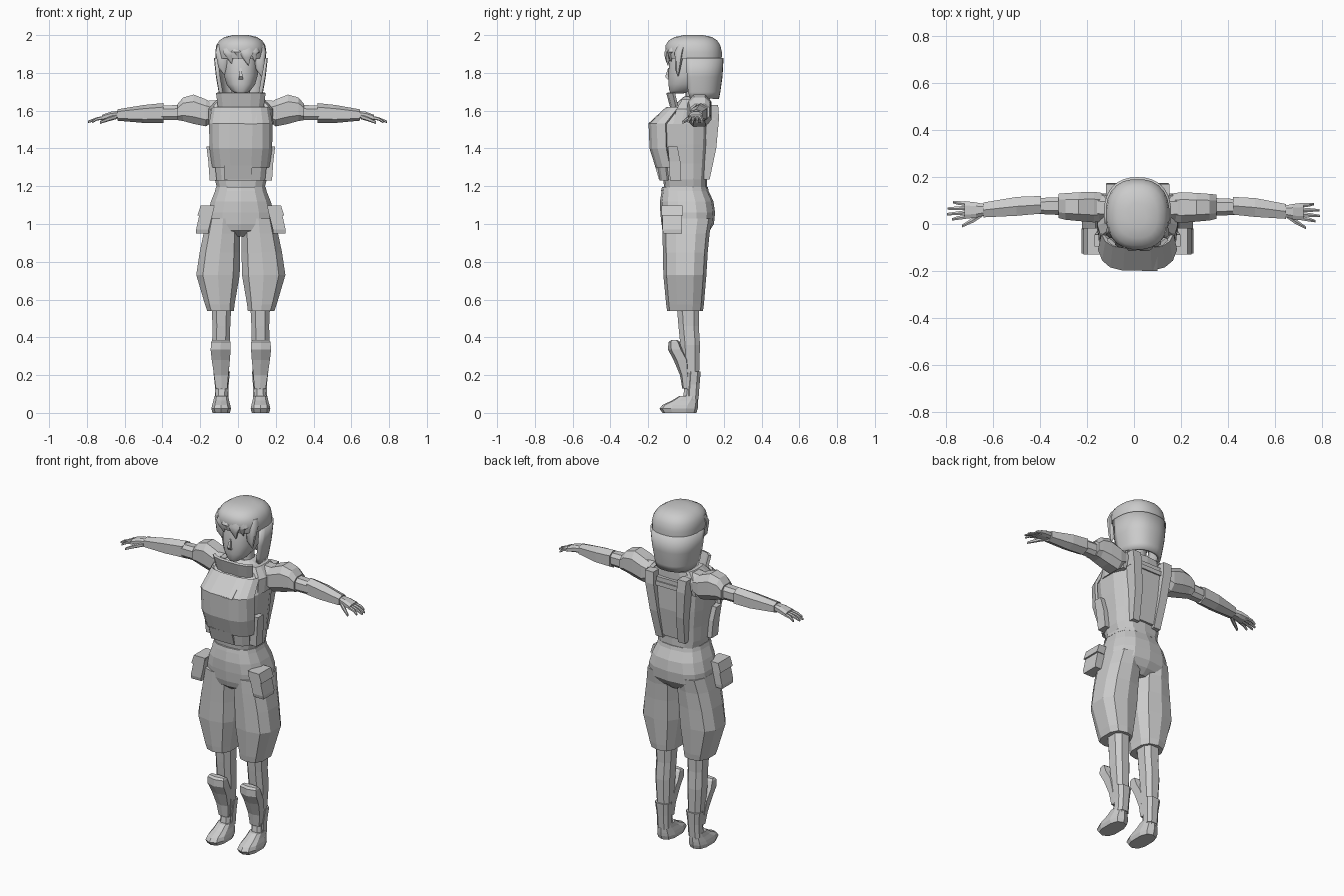
import bpy, bmesh, math

CX = 0.015  # body mid-line
GREY = bpy.data.materials.new("plain_grey")
GREY.diffuse_color = (0.6, 0.6, 0.6, 1)


def angles(n, a0=None, a1=None):
    if a0 is None:
        return [(i + 0.5) * 2 * math.pi / n for i in range(n)]
    return [math.radians(a0 + (a1 - a0) * i / n) for i in range(n + 1)]


def section(u0, u1, v0, v1, angs, p=0.75, norm=True):
    """Rounded-box outline in the box u0..u1, v0..v1 (4 sides gives a rectangle)."""
    f = lambda t: math.copysign(abs(t) ** p, t)
    pts = [(f(math.cos(a)), f(math.sin(a))) for a in angs]
    mu = max(abs(q[0]) for q in pts) if norm else 1
    mv = max(abs(q[1]) for q in pts) if norm else 1
    return [((u0 + u1) / 2 + (u1 - u0) / 2 * q[0] / mu,
             (v0 + v1) / 2 + (v1 - v0) / 2 * q[1] / mv) for q in pts]


def skin(name, rings, closed=True, smooth=False, thick=0):
    """Bridge successive rings; capped when closed, solidified when thick."""
    bm = bmesh.new()
    rows = [[bm.verts.new(p) for p in r] for r in rings]
    n = len(rows[0])
    for a, b in zip(rows, rows[1:]):
        for i in range(n if closed else n - 1):
            j = (i + 1) % n
            bm.faces.new((a[i], a[j], b[j], b[i]))
    if closed:
        bm.faces.new(rows[0][::-1])
        bm.faces.new(rows[-1])
    bmesh.ops.recalc_face_normals(bm, faces=bm.faces)
    me = bpy.data.meshes.new(name)
    bm.to_mesh(me)
    bm.free()
    me.materials.append(GREY)
    ob = bpy.data.objects.new(name, me)
    bpy.context.collection.objects.link(ob)
    if thick:
        mod = ob.modifiers.new("thickness", "SOLIDIFY")
        mod.thickness, mod.offset = thick, 0
    if smooth:
        bpy.ops.object.select_all(action="DESELECT")
        ob.select_set(True)
        bpy.context.view_layer.objects.active = ob
        bpy.ops.object.shade_smooth_by_angle(angle=math.radians(50))
    return ob


def upright(name, levels, n=12, s=1, p=0.75, **kw):
    """Solid from levels (z, x0, x1, y0, y1), x measured from the mid-line."""
    return skin(name, [[(CX + s * x, y, z) for x, y in section(x0, x1, y0, y1, angles(n), p)]
                       for z, x0, x1, y0, y1 in levels], **kw)


def centred(levels):
    return [(z, -r, r, y0, y1) for z, r, y0, y1 in levels]


def shell(name, levels, a0, a1, n, thick, p=0.75, smooth=False):
    """Open curved plate covering part of a centred outline."""
    return skin(name, [[(CX + x, y, z) for x, y in
                        section(x0, x1, y0, y1, angles(n, a0, a1), p, False)]
                       for z, x0, x1, y0, y1 in centred(levels)],
                closed=False, thick=thick, smooth=smooth)


def along_arm(name, levels, s, n=8, p=0.75):
    """Solid from levels (x, y0, y1, z0, z1); one arm reaches a little farther."""
    def ax(x):
        return CX + s * (x + (max(0, x - 0.335) * 0.08 if s < 0 else 0))
    dy = 0.01 if s < 0 else 0
    return skin(name, [[(ax(x), y + dy * min(1, x), z) for y, z in
                        section(y0, y1, z0, z1, angles(n), p)]
                       for x, y0, y1, z0, z1 in levels])


# --- head and neck
upright("face", centred([(1.69, .025, -.08, -.02), (1.705, .05, -.088, .04), (1.74, .076, -.093, .09),
                         (1.79, .09, -.094, .13), (1.86, .092, -.088, .14), (1.93, .08, -.07, .13)]),
        n=20, p=.85, smooth=True)
upright("nose", centred([(1.765, .012, -.098, -.08), (1.78, .009, -.11, -.08), (1.825, .004, -.095, -.08)]), n=4)
upright("neck", centred([(1.58, .06, -.01, .1), (1.65, .05, -.005, .09), (1.76, .048, 0, .09)]), n=10, smooth=True)

# --- hair: cap, hanging back, fringe locks and side locks
upright("hair_cap", centred([(1.875, .133, -.098, .189), (1.91, .135, -.108, .19), (1.945, .13, -.108, .182),
                             (1.972, .113, -.092, .165), (1.99, .085, -.06, .137), (2.0, .04, -.01, .09)]),
        n=24, p=.85, smooth=True)
shell("hair_back", [(1.665, .1, -.055, .165), (1.70, .108, -.075, .172), (1.78, .122, -.09, .183),
                    (1.88, .133, -.098, .189)], -14, 194, 20, .02, .85, smooth=True)
for i, (x, w, tip, y) in enumerate([(-.098, .036, 1.79, -.04), (-.06, .036, 1.85, -.08), (-.022, .03, 1.875, -.094),
                                    (.03, .036, 1.84, -.094), (.066, .034, 1.86, -.078), (.1, .034, 1.78, -.04)]):
    upright("fringe_lock_%d" % i, [(tip, x + .008, x + .012, y - .004, y), (tip + .04, x - w * .6, x + w * .6, y - .018, y + .01),
                                   (1.91, x - w, x + w, y - .02, y + .03), (1.95, x - w * .7, x + w * .7, y, y + .04)],
            n=8, smooth=True)

# --- torso in a vest
upright("torso", centred([(1.185, .125, -.115, .11), (1.235, .137, -.12, .11), (1.32, .143, -.135, .118),
                          (1.42, .155, -.155, .128), (1.53, .165, -.16, .132), (1.61, .155, -.09, .13),
                          (1.65, .11, -.04, .115), (1.675, .06, -.01, .095)]), n=14, p=.65)
shell("chest_plate", [(1.30, .148, -.155, .11), (1.40, .162, -.187, .12), (1.53, .165, -.193, .12),
                      (1.615, .15, -.1, .12)], -165, -15, 7, .015, .6)
shell("lower_front_plate", [(1.232, .135, -.135, .1), (1.32, .146, -.15, .11)], -150, -30, 5, .012, .6)
shell("collar", [(1.61, .125, -.075, .1), (1.695, .138, -.098, .1)], -150, -30, 5, .016, .6)
shell("collar_back", [(1.60, .13, -.04, .125), (1.65, .1, -.02, .125)], 20, 160, 6, .015, .65)
upright("chest_pocket", [(1.53, .02, .085, -.2, -.15), (1.61, .025, .085, -.108, -.08)], n=4)
upright("belly_pouch", [(1.235, -.09, .06, -.143, -.1), (1.31, -.09, .06, -.165, -.1)], n=4)

# --- back plate, cross strap
upright("back_plate", centred([(1.25, .05, .08, .122), (1.42, .06, .1, .145), (1.6, .075, .1, .148)]), n=4)
upright("back_strap", centred([(1.55, .13, .1, .155), (1.575, .13, .1, .155)]), n=4)

# --- trousers top with waistband
upright("waistband", centred([(1.175, .137, -.132, .12), (1.197, .131, -.127, .115)]), n=14)
upright("hips", centred([(.935, .07, -.08, .09), (.965, .15, -.12, .125), (1.0, .178, -.13, .148),
                         (1.06, .176, -.136, .154), (1.12, .158, -.138, .145), (1.185, .132, -.127, .115)]), n=14)

for s, side in ((-1, "left"), (1, "right")):
    nm = lambda part: side + "_" + part
    # vest side pieces
    upright(nm("back_bar"), [(1.235, .05, .095, .08, .125), (1.4, .06, .11, .1, .16),
                             (1.56, .075, .13, .11, .175), (1.63, .08, .135, .1, .17)], 4, s)
    upright(nm("side_flap"), [(1.23, .115, .165, -.085, -.025), (1.33, .13, .172, -.09, -.03),
                              (1.41, .14, .182, -.095, -.045)], 4, s)
    upright(nm("shoulder_strap"), [(1.53, .13, .172, -.07, .12), (1.61, .115, .17, -.05, .13),
                                   (1.66, .08, .125, -.02, .11)], 8, s)
    # arm: sleeve, shoulder cuff, forearm guard
    along_arm(nm("upper_arm"), [(.07, .01, .12, 1.52, 1.66), (.2, .02, .12, 1.54, 1.65),
                                (.33, .035, .11, 1.55, 1.63), (.45, .04, .105, 1.55, 1.625)], s)
    along_arm(nm("shoulder_cuff"), [(.15, .01, .13, 1.54, 1.64), (.185, .005, .135, 1.517, 1.66),
                                    (.25, .01, .132, 1.53, 1.685), (.305, .015, .128, 1.545, 1.67),
                                    (.335, .022, .125, 1.55, 1.635)], s)
    along_arm(nm("forearm_guard"), [(.405, .04, .115, 1.535, 1.64), (.5, .03, .11, 1.535, 1.63),
                                    (.63, .022, .085, 1.547, 1.607)], s, 6)
    # hand with four fingers and a thumb
    along_arm(nm("palm"), [(.61, .035, .075, 1.56, 1.6), (.66, .02, .085, 1.555, 1.595),
                           (.705, .015, .09, 1.55, 1.578)], s)
    for i, (ya, yb, tip) in enumerate([(.025, .012, .755), (.043, .034, .775), (.061, .058, .772), (.079, .085, .75)]):
        along_arm(nm("finger_%d" % i), [(.695, ya - .009, ya + .009, 1.553, 1.573),
                                        (.73, (ya + yb) / 2 - .008, (ya + yb) / 2 + .008, 1.548, 1.565),
                                        (tip, yb - .005, yb + .005, 1.535, 1.547)], s, 6)
    along_arm(nm("thumb"), [(.635, .025, .045, 1.555, 1.58), (.67, 0, .022, 1.545, 1.568),
                            (.715, -.022, -.01, 1.53, 1.545)], s, 6)
    # baggy trouser leg and thigh pouch with flap
    upright(nm("trouser_leg"), [(.54, .037, .178, -.1, .09), (.575, .033, .19, -.105, .095),
                                (.73, .006, .236, -.12, .108), (.85, .004, .218, -.122, .115),
                                (.95, .004, .197, -.125, .125), (1.03, .01, .178, -.128, .14)], 10, s)
    upright(nm("thigh_pouch"), [(.95, .17, .236, -.12, -.022), (.97, .17, .237, -.125, -.02),
                                (1.09, .14, .21, -.125, -.022)], 4, s)
    upright(nm("pouch_flap"), [(1.045, .15, .23, -.13, -.016), (1.097, .14, .213, -.13, -.018)], 4, s)
    # lower leg, shin guard, ankle cuff and shoe
    upright(nm("lower_leg"), [(.06, .07, .138, -.02, .06), (.12, .07, .132, -.01, .06), (.22, .062, .142, -.02, .07),
                              (.36, .058, .152, -.03, .074), (.46, .056, .15, -.04, .068),
                              (.58, .05, .155, -.05, .07)], 8, s)
    upright(nm("shin_guard"), [(.13, .072, .132, -.02, .01), (.2, .066, .142, -.032, .02), (.28, .058, .154, -.066, .02),
                               (.335, .054, .16, -.095, -.01), (.375, .055, .157, -.093, -.03),
                               (.385, .06, .152, -.078, -.045)], 6, s)
    upright(nm("ankle_cuff"), [(.07, .066, .138, .0, .066), (.15, .064, .138, .005, .072),
                               (.22, .058, .146, .01, .078)], 8, s)
    upright(nm("shoe"), [(0, .058, .15, -.125, .055), (.022, .052, .156, -.14, .062), (.042, .056, .152, -.125, .064),
                         (.065, .062, .145, -.075, .064), (.09, .066, .14, -.035, .064)], 10, s)
